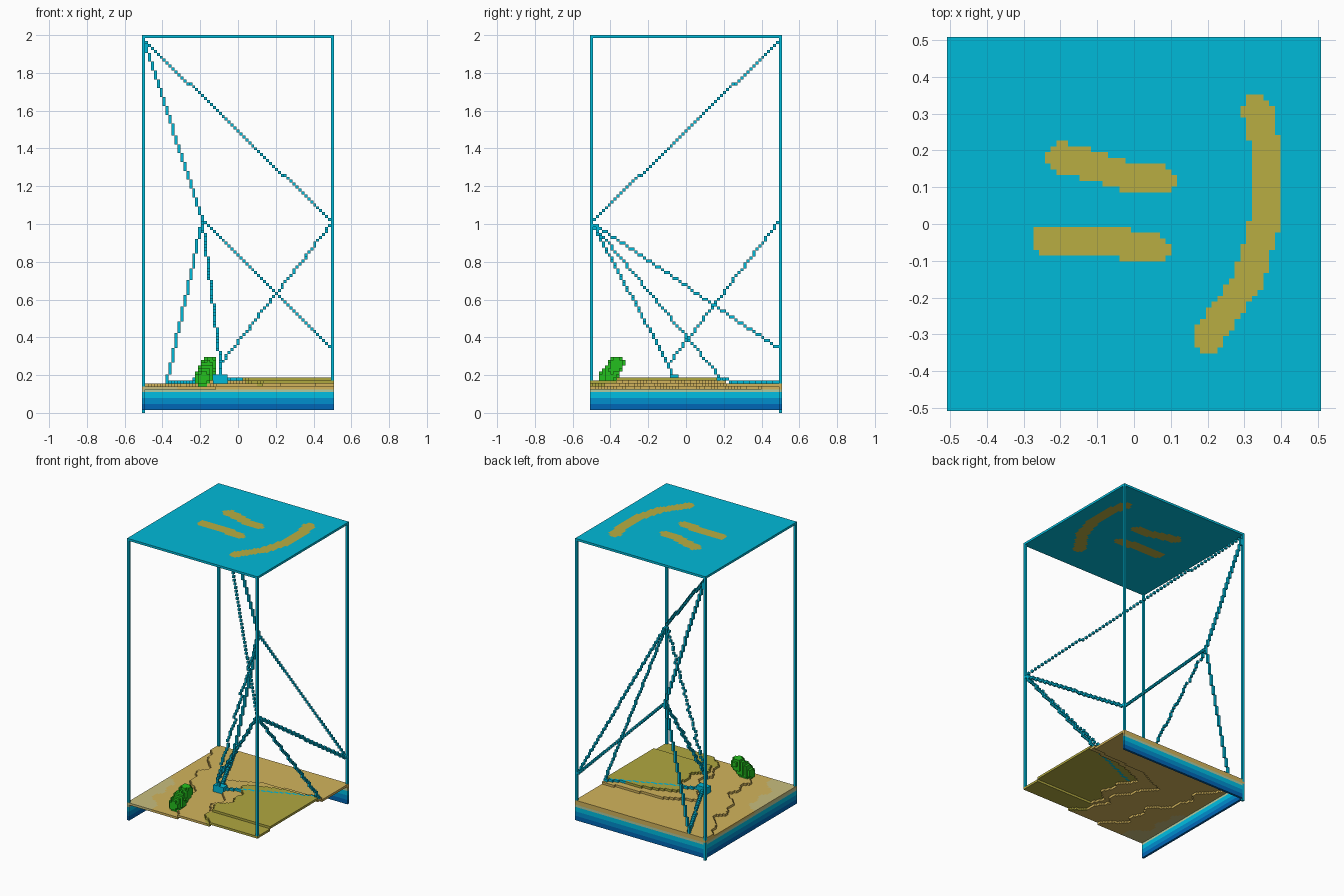
import bpy, bmesh, math
from mathutils import Vector

if "Cube" in bpy.data.objects:
    bpy.data.objects.remove(bpy.data.objects["Cube"])

N, H = 65, 128          # cells across and cells high
V = 1 / 64              # cell size


def material(name, rgb):
    lin = [c / 255 / 12.92 if c < 10 else ((c / 255 + 0.055) / 1.055) ** 2.4 for c in rgb]
    m = bpy.data.materials.new(name)
    m.use_nodes = True
    m.diffuse_color = (*lin, 1)
    m.node_tree.nodes["Principled BSDF"].inputs["Base Color"].default_value = (*lin, 1)
    return m


TEAL = material("teal", (0, 186, 217))
MUSTARD = material("mustard", (184, 174, 66))
SAND = material("sand", (210, 180, 92))
OLIVE = material("olive", (176, 168, 64))
PALE = material("pale_sand", (200, 190, 126))
GREEN = material("leaf_green", (36, 192, 30))
DEEP = material("deep_blue", (0, 102, 182))
MID = material("mid_blue", (0, 142, 206))
LIGHT = material("light_blue", (0, 190, 226))
SHORE = material("shore_green", (176, 202, 160))

# Each face direction with its four corner offsets
SIDES = [((1, 0, 0), ((1, 0, 0), (1, 1, 0), (1, 1, 1), (1, 0, 1))),
         ((-1, 0, 0), ((0, 0, 0), (0, 0, 1), (0, 1, 1), (0, 1, 0))),
         ((0, 1, 0), ((0, 1, 0), (0, 1, 1), (1, 1, 1), (1, 1, 0))),
         ((0, -1, 0), ((0, 0, 0), (1, 0, 0), (1, 0, 1), (0, 0, 1))),
         ((0, 0, 1), ((0, 0, 1), (1, 0, 1), (1, 1, 1), (0, 1, 1))),
         ((0, 0, -1), ((0, 0, 0), (0, 1, 0), (1, 1, 0), (1, 0, 0)))]


def build(name, cells):
    """Turn {(i, j, k): material} into one block mesh of exposed faces only."""
    mats = list(dict.fromkeys(cells.values()))
    bm, verts = bmesh.new(), {}
    for (i, j, k), mat in cells.items():
        for (a, b, c), corners in SIDES:
            if (i + a, j + b, k + c) in cells:
                continue
            loop = []
            for p, q, r in corners:
                key = (i + p, j + q, k + r)
                if key not in verts:
                    verts[key] = bm.verts.new(((key[0] - N / 2) * V, (key[1] - N / 2) * V, key[2] * V))
                loop.append(verts[key])
            bm.faces.new(loop).material_index = mats.index(mat)
    bmesh.ops.dissolve_limit(bm, angle_limit=0.01, verts=bm.verts[:], edges=bm.edges[:],
                             delimit={'MATERIAL'})
    mesh = bpy.data.meshes.new(name)
    bm.to_mesh(mesh)
    bm.free()
    for m in mats:
        mesh.materials.append(m)
    obj = bpy.data.objects.new(name, mesh)
    bpy.context.collection.objects.link(obj)


def cell(x, y, z):
    return (min(N - 1, max(0, round(x / V) + 32)), min(N - 1, max(0, round(y / V) + 32)),
            min(H - 1, int(z / V)))


def pos(i, j):
    return (i - 32) * V, (j - 32) * V


def block_line(a, b):
    a, b = Vector(cell(*a)), Vector(cell(*b))
    n = int(max(abs(c) for c in b - a))
    return {tuple(math.floor(c + 0.5) for c in a.lerp(b, t / n)): TEAL for t in range(n + 1)}


def distance(p, path):
    """Shortest distance from a point to a polyline."""
    best = 9
    for a, b in zip(path, path[1:]):
        a, b = Vector(a), Vector(b)
        t = max(0, min(1, (p - a).dot(b - a) / (b - a).length_squared))
        best = min(best, (p - a.lerp(b, t)).length)
    return best


# Lid with two eye strokes and a mouth stroke
strokes = [[(-0.2, 0.18), (-0.11, 0.16), (0, 0.122), (0.07, 0.12)],
           [(-0.24, -0.043), (-0.08, -0.045), (0, -0.06), (0.055, -0.068)],
           [(0.335, 0.31), (0.355, 0.22), (0.355, 0), (0.31, -0.15), (0.2, -0.31)]]
lid = {}
for i in range(N):
    for j in range(N):
        p = Vector(pos(i, j))
        marked = min(distance(p, s) for s in strokes) < 0.041
        lid[i, j, H - 1] = MUSTARD if marked else TEAL
build("lid", lid)

# Cables strung between posts, back side, a short mast and ground anchors
top = (-0.5, 0.5, 1.98)
post_mid = (0.5, -0.5, 1.01)
back_mid = (-0.18, 0.5, 1.02)
back_low = (0.5, 0.5, 0.33)
mast = (-0.09, -0.1, 0.255)
hub = (-0.09, -0.06, 0.18)
side_foot = (0.5, 0.18, 0.18)
back_foot = (-0.38, 0.5, 0.165)
cables = [(top, post_mid), (top, back_mid), (post_mid, back_low), (post_mid, mast),
          (post_mid, side_foot), (back_mid, back_low), (back_mid, mast), (mast, hub),
          (back_mid, back_foot), (hub, side_foot), (hub, back_foot)]
strung = set()
for n, (a, b) in enumerate(cables, 1):
    line = block_line(a, b)
    strung.update(line)
    build(f"cable_{n}", line)

# Small block where the cables meet the ground
hi, hj, hk = cell(*hub)
build("cable_anchor", {(hi + a, hj + b, hk + c): TEAL
                       for a in (-2, -1, 0, 1, 2) for b in (-1, 0, 1) for c in (-1, 0, 1)})


# Stepped island, rising from the right-hand shore to a plateau, dipping at the back
def slope(x, y):
    s = x + 0.35 * y + 0.03 * math.sin(17 * y + 1) + 0.02 * math.sin(41 * y + 9 * x)
    dip = 6 * max(0, y - 0.08) * max(0, x + 0.3)
    return min(s, max(-0.2, s - dip))


def plateau(x, y):
    return slope(x, y) - 0.35 * y > 0.06


def level(i, j):
    x, y = pos(i, j)
    s = slope(x, y)
    k = 8 + (s > -0.33) + (s > -0.08)
    return 11 if plateau(x, y) and y > -0.36 else k


ground = {}
for i in range(N):
    for j in range(N):
        k, p = level(i, j), pos(i, j)
        ground[i, j, k] = OLIVE if plateau(*p) else PALE if slope(*p) < -0.5 else SAND
        # Close the risers of the steps down to lower neighbours
        for a, b in ((1, 0), (-1, 0), (0, 1), (0, -1)):
            if 0 <= i + a < N and 0 <= j + b < N:
                for low in range(level(i + a, j + b) + 1, k):
                    ground[i, j, low] = SAND
build("terrain", {c: m for c, m in ground.items() if c not in strung})

# Layered water walls on the back and the model's right
layers = [None, DEEP, DEEP, MID, MID, LIGHT, LIGHT, SHORE]
for name, line in (("back_wall", [(i, N - 1) for i in range(1, N)]),
                   ("side_wall", [(0, j) for j in range(N - 1)])):
    wall = {}
    for i, j in line:
        for k in range(1, level(i, j)):
            wall[i, j, k] = layers[k] if k < 8 else SAND
    build(name, wall)

# Corner posts, only the back right one reaching the floor
for name, i, j in (("front_right_post", 0, 0), ("front_left_post", N - 1, 0),
                   ("back_right_post", 0, N - 1), ("back_left_post", N - 1, N - 1)):
    start = 0 if name == "back_right_post" else level(i, j) + 1
    build(name, {(i, j, k): TEAL for k in range(start, H - 1)})

# Leaning bush
trunk = [(-0.185, -0.418, 0.185), (-0.15, -0.365, 0.268)]
bush = {}
for i in range(N):
    for j in range(N // 2):
        for k in range(9, 20):
            p = Vector((*pos(i, j), (k + 0.5) * V))
            if distance(p, trunk) < 0.047 - 0.09 * max(0, p.z - 0.2):
                bush[i, j, k] = GREEN
build("bush", bush)
